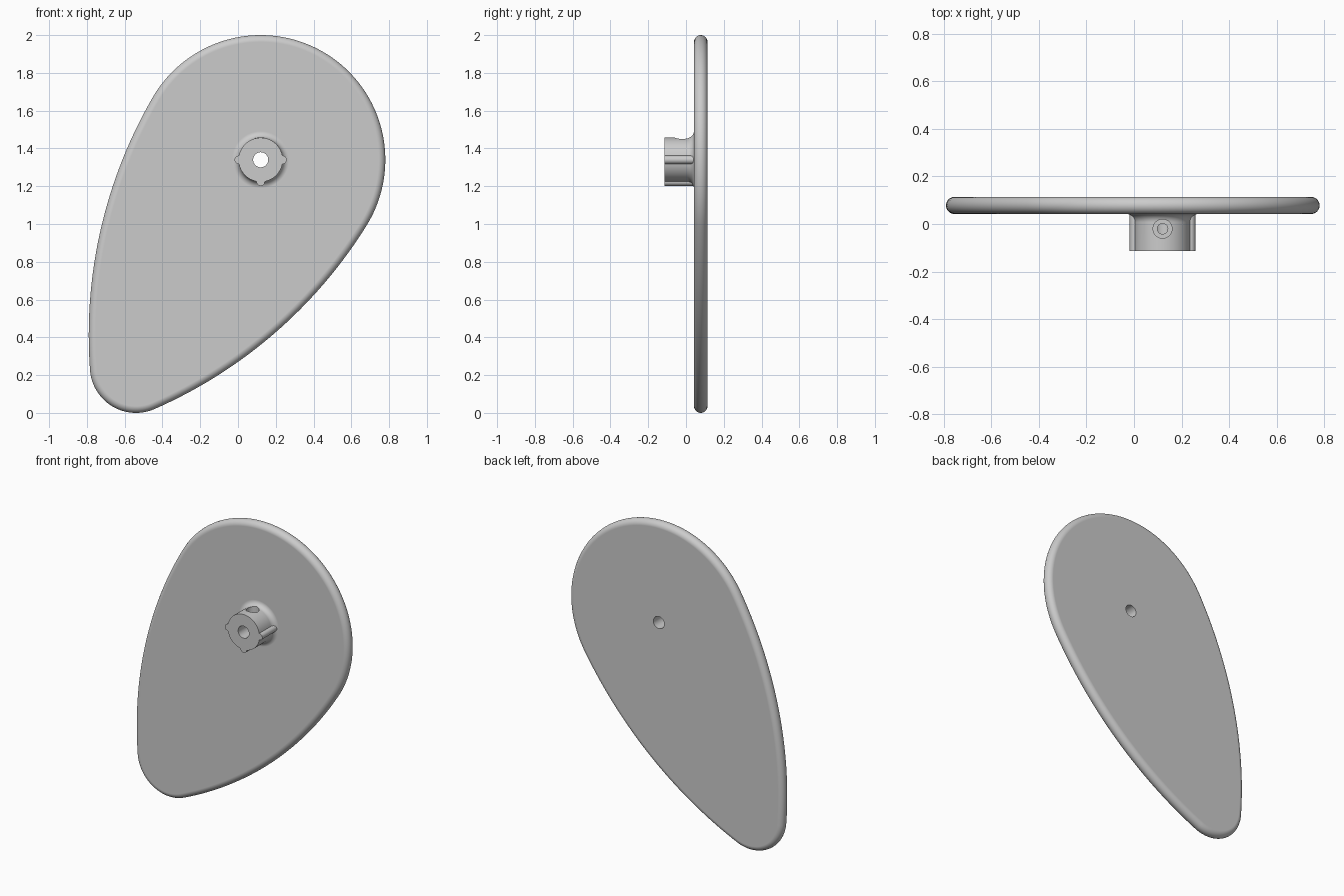
import bpy, bmesh
from math import sin, cos, pi, hypot, atan2, radians
from mathutils import Matrix, Vector

cube = bpy.data.objects.get("Cube")
if cube:
    bpy.data.objects.remove(cube, do_unlink=True)

grey = bpy.data.materials.new("plain grey")
grey.use_nodes = True
colour = (0.6, 0.6, 0.6, 1)
grey.diffuse_color = colour
grey.node_tree.nodes["Principled BSDF"].inputs["Base Color"].default_value = colour

FRONT, BACK, HUB_FRONT = 0.042, 0.114, -0.113
BIG, R_BIG = Vector((0.12, 1.34)), 0.66
SMALL, R_SMALL = Vector((-0.54, 0.244)), 0.244
R_SIDE = 2.506


def make_object(name, bm):
    bmesh.ops.recalc_face_normals(bm, faces=bm.faces)
    mesh = bpy.data.meshes.new(name)
    bm.to_mesh(mesh)
    bm.free()
    mesh.materials.append(grey)
    obj = bpy.data.objects.new(name, mesh)
    bpy.context.collection.objects.link(obj)
    return obj


def loft(name, rings):
    """Skin a stack of closed rings and cap both ends."""
    bm = bmesh.new()
    loops = [[bm.verts.new(p) for p in ring] for ring in rings]
    for a, b in zip(loops, loops[1:]):
        for i in range(len(a)):
            j = (i + 1) % len(a)
            bm.faces.new((a[i], a[j], b[j], b[i]))
    bm.faces.new(loops[0])
    bm.faces.new(loops[-1])
    return make_object(name, bm)


def lathe(name, profile, centre, steps=64):
    """Turn (radius, y) points about an axis along y."""
    return loft(name, [[(centre[0] + r * cos(2 * pi * i / steps), y,
                         centre[1] + r * sin(2 * pi * i / steps))
                        for i in range(steps)] for r, y in profile])


def combine(target, tool, operation):
    mod = target.modifiers.new(operation, 'BOOLEAN')
    mod.object, mod.operation, mod.solver = tool, operation, 'EXACT'
    bpy.context.view_layer.objects.active = target
    bpy.ops.object.modifier_apply(modifier=mod.name)
    bpy.data.objects.remove(tool, do_unlink=True)


# Plate outline: two round ends joined by two wide tangent arcs
axis = BIG - SMALL
length = axis.length
axis.normalize()
side = Vector((axis.y, -axis.x))
da, db = R_SIDE - R_BIG, R_SIDE - R_SMALL
along = (db * db - da * da - length * length) / (2 * length)
across = (da * da - along * along) ** 0.5
left_c = BIG + axis * along + side * across
right_c = BIG + axis * along - side * across


def heading(a, b):
    return atan2(b.y - a.y, b.x - a.x)


arcs = [(BIG, R_BIG, heading(right_c, BIG), heading(left_c, BIG), 80),
        (left_c, R_SIDE, heading(left_c, BIG), heading(left_c, SMALL), 40),
        (SMALL, R_SMALL, heading(left_c, SMALL), heading(right_c, SMALL), 40),
        (right_c, R_SIDE, heading(right_c, SMALL), heading(right_c, BIG), 40)]


def outline(inset, y):
    points = []
    for c, r, start, end, steps in arcs:
        sweep = (end - start) % (2 * pi)
        for i in range(steps):
            a = start + sweep * i / steps
            points.append((c.x + (r - inset) * cos(a), y, c.y + (r - inset) * sin(a)))
    return points


# Flat plate with a fully rounded rim
half, middle = (BACK - FRONT) / 2, (BACK + FRONT) / 2
rim = [radians(-90 + 180 * i / 16) for i in range(17)]
plate = loft("plate_with_hub", [outline(half * (1 - cos(t)), middle + half * sin(t))
                                for t in rim])

# Round hub, flaring into the plate with a fillet
R_HUB, FILLET = 0.117, 0.034
profile = [(R_HUB, HUB_FRONT)]
for i in range(9):
    t = pi / 2 * i / 8
    profile.append((R_HUB + FILLET * (1 - cos(t)), FRONT - FILLET + FILLET * sin(t)))
profile.append((R_HUB + FILLET, middle))
hub = lathe("hub", profile, BIG)

# Three locating ribs: left, right and below
for angle in (0, pi, -pi / 2):
    spot = BIG + Vector((cos(angle), sin(angle))) * 0.116
    rib = lathe("rib", [(0.022, HUB_FRONT), (0.022, middle)], spot, 24)
    combine(hub, rib, 'UNION')
combine(plate, hub, 'UNION')

# Shaft bore right through
combine(plate, lathe("bore", [(0.04, -0.3), (0.04, 0.3)], BIG, 48), 'DIFFERENCE')

# Set-screw hole in the top of the hub, with a wider mouth
for radius, low in ((0.04, 1.415), (0.022, 1.34)):
    bm = bmesh.new()
    high = 1.48
    bmesh.ops.create_cone(bm, cap_ends=True, segments=32, radius1=radius, radius2=radius,
                          depth=high - low,
                          matrix=Matrix.Translation((BIG.x, -0.02, (high + low) / 2)))
    combine(plate, make_object("screw_hole", bm), 'DIFFERENCE')

# Smooth curves, crisp edges
bpy.ops.object.select_all(action='DESELECT')
plate.select_set(True)
bpy.context.view_layer.objects.active = plate
bpy.ops.object.shade_smooth_by_angle(angle=radians(30))
weighted = plate.modifiers.new("even shading", 'WEIGHTED_NORMAL')
weighted.keep_sharp = True
